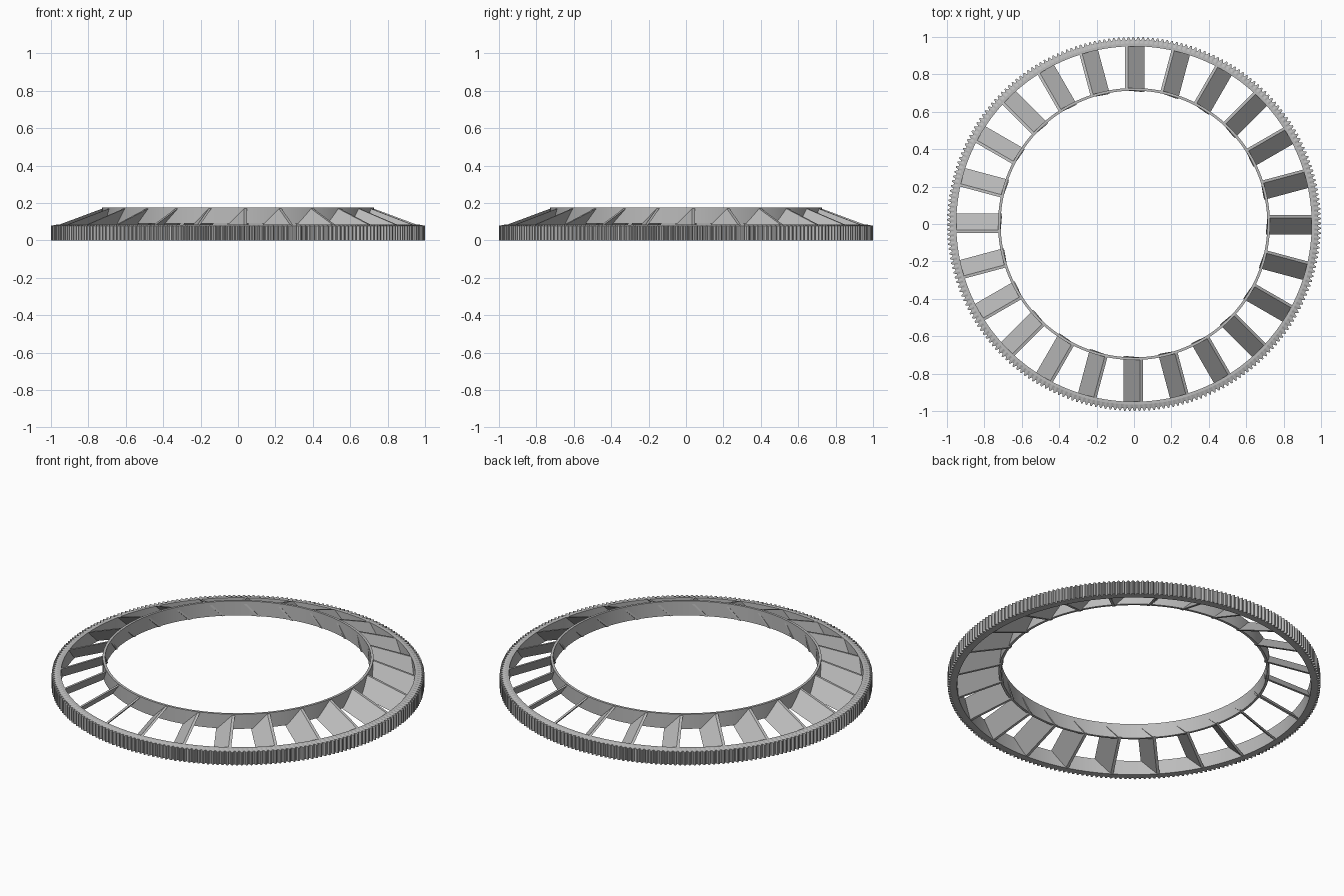
import bpy, bmesh
from math import sin, cos, pi, radians

cube = bpy.data.objects.get("Cube")
if cube:
    bpy.data.objects.remove(cube, do_unlink=True)

BLADES = 24
TEETH = 240

grey = bpy.data.materials.new("metal grey")
grey.use_nodes = True
colour = (0.5, 0.5, 0.5, 1)
grey.diffuse_color = colour
grey.node_tree.nodes["Principled BSDF"].inputs["Base Color"].default_value = colour


def finish(name, bm, smooth):
    bmesh.ops.recalc_face_normals(bm, faces=bm.faces)
    mesh = bpy.data.meshes.new(name)
    bm.to_mesh(mesh)
    bm.free()
    mesh.materials.append(grey)
    obj = bpy.data.objects.new(name, mesh)
    bpy.context.collection.objects.link(obj)
    if smooth:
        bpy.ops.object.select_all(action="DESELECT")
        obj.select_set(True)
        bpy.context.view_layer.objects.active = obj
        bpy.ops.object.shade_smooth_by_angle(angle=radians(25))
    return obj


def lathe(name, steps, profile_at, smooth):
    """Closed ring whose (radius, height) section may change with each step."""
    bm = bmesh.new()
    loops = []
    for i in range(steps):
        a = 2 * pi * i / steps
        loops.append([bm.verts.new((r * cos(a), r * sin(a), z)) for r, z in profile_at(i)])
    for i, loop in enumerate(loops):
        after = loops[(i + 1) % steps]
        n = len(loop)
        for j in range(n):
            k = (j + 1) % n
            bm.faces.new((loop[j], after[j], after[k], loop[k]))
    return finish(name, bm, smooth)


# Outer ring with fine gear teeth and a gently sloped upper rim
def toothed_section(i):
    rim = 1.0 if i % 4 < 2 else 0.985
    return [(0.95, 0), (rim, 0), (rim, 0.078), (0.965, 0.085), (0.95, 0.085)]


lathe("outer_toothed_ring", TEETH * 4, toothed_section, False)

# Raised inner ring
lathe("inner_ring", 144,
      lambda i: [(0.713, 0.09), (0.727, 0.09), (0.727, 0.176), (0.713, 0.176)], True)


# Pitched blades sloping from the inner ring down to the outer one
def blade(name, angle):
    bm = bmesh.new()
    ends = []
    for low_r, high_r, base in ((0.706, 0.714, 0.09), (0.953, 0.953, 0.001)):
        section = [(low_r, -0.055, base), (low_r, -0.04, base),
                   (high_r, 0.047, base + 0.084), (high_r, 0.032, base + 0.084)]
        ends.append([bm.verts.new(p) for p in section])
    inner, outer = ends
    bm.faces.new(inner)
    bm.faces.new(outer)
    for j in range(4):
        k = (j + 1) % 4
        bm.faces.new((inner[j], outer[j], outer[k], inner[k]))
    finish(name, bm, False).rotation_euler.z = angle


for i in range(BLADES):
    blade(f"blade_{i + 1}", 2 * pi * i / BLADES)
